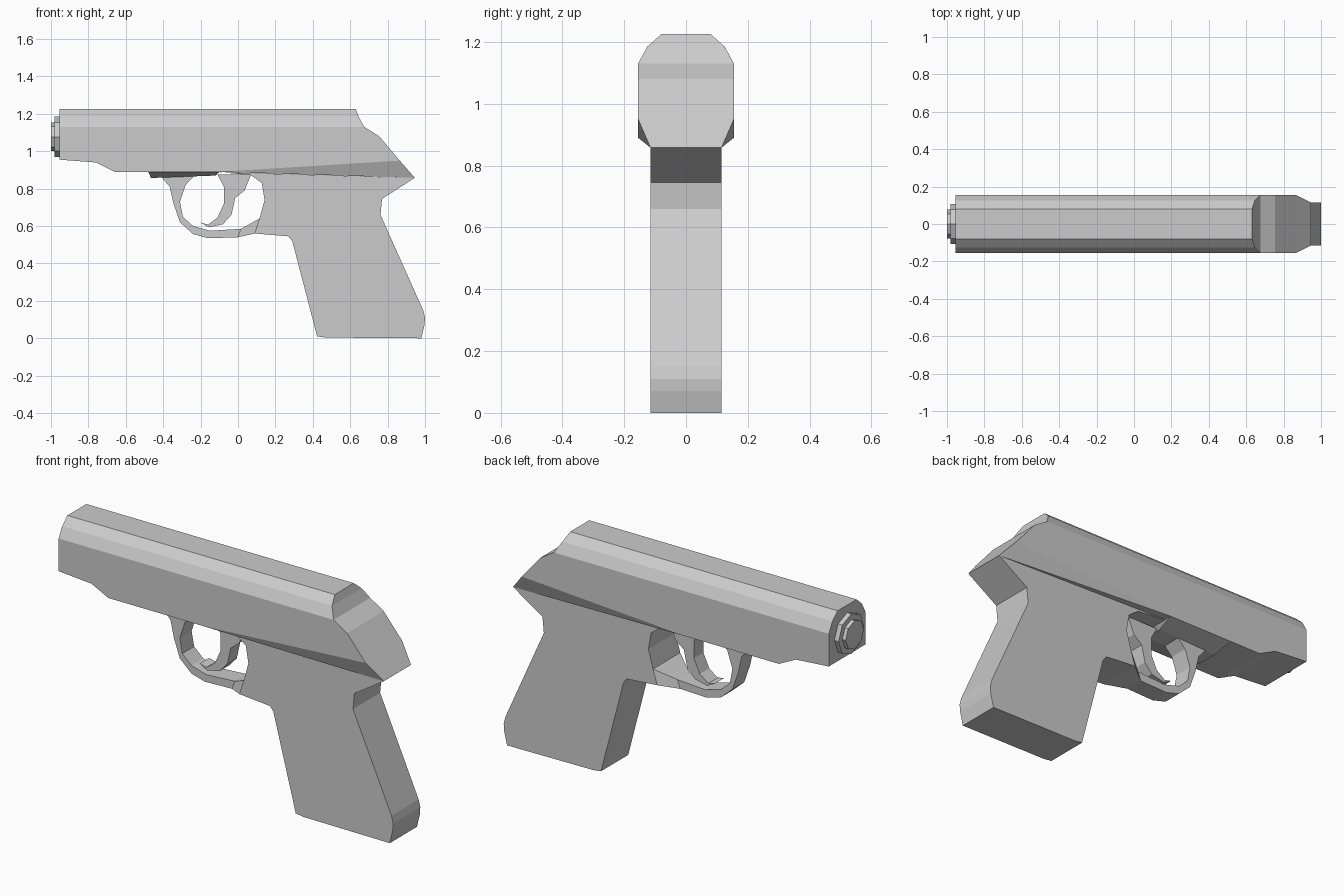
import bpy
import bmesh
import math

if "Cube" in bpy.data.objects:
    bpy.data.objects.remove(bpy.data.objects["Cube"])


def mirrored_solid(name, points, sides=None):
    """Closed profile of (x, z, half width), mirrored across y = 0.
    sides lists the index loops that cover one flank."""
    n = len(points)
    sides = sides or [list(range(n))]
    bm = bmesh.new()
    left = [bm.verts.new((x, -w, z)) for x, z, w in points]
    right = [bm.verts.new((x, w, z)) for x, z, w in points]
    for loop in sides:
        bm.faces.new([left[i] for i in loop])
        bm.faces.new([right[i] for i in reversed(loop)])
    for i in range(n):
        j = (i + 1) % n
        bm.faces.new((left[j], left[i], right[i], right[j]))
    bmesh.ops.recalc_face_normals(bm, faces=bm.faces)
    mesh = bpy.data.meshes.new(name)
    bm.to_mesh(mesh)
    bm.free()
    obj = bpy.data.objects.new(name, mesh)
    bpy.context.collection.objects.link(obj)
    return obj


def band(name, outer, inner, widths):
    """Curved strip between two edge paths with the same number of points."""
    n = len(outer)
    path = outer + inner[::-1]
    w = widths + widths[::-1]
    quads = [[i, i + 1, 2 * n - 2 - i, 2 * n - 1 - i] for i in range(n - 1)]
    return mirrored_solid(name, [(x, z, h) for (x, z), h in zip(path, w)], quads)


# Slide with faceted top, stepped rear and tapered tail
mirrored_solid("slide", [
    (-.955, 1.225, .08), (.63, 1.225, .08), (.645, 1.185, .125),
    (.675, 1.13, .155), (.755, 1.08, .155), (.865, .95, .155),
    (.945, .858, .115), (-.1, .89, .155), (-.66, .89, .155),
    (-.76, .94, .155), (-.955, .955, .155), (-.955, 1.13, .155),
    (-.955, 1.185, .125)],
    [[0, 1, 2, 12], [12, 2, 3, 11], [3, 4, 5, 7, 8, 9, 10, 11], [5, 6, 7]])

# Grip, including the rear wall of the trigger opening
grip = [(.423, .01), (.29, .52), (.27, .545), (.09, .56), (.115, .64),
        (.142, .74), (.127, .83), (.07, .872), (-.1, .888), (.945, .858),
        (.77, .745), (.762, .66), (.99, .15), (1.0, .11), (.997, .07),
        (.98, 0), (.47, .004)]
mirrored_solid("grip", [(x, z, .115) for x, z in grip])

# Sloped pad under the slide
mirrored_solid("frame_pad", [(-.48, .89, .155), (-.465, .857, .05),
                             (-.12, .87, .05), (-.1, .89, .155)])

# Trigger guard, widening where it meets the grip
band("trigger_guard",
     [(-.41, .862), (-.365, .81), (-.345, .72), (-.31, .62), (-.24, .557),
      (-.16, .535), (0, .54), (.09, .56)],
     [(-.235, .866), (-.28, .82), (-.31, .73), (-.295, .65), (-.24, .6),
      (-.15, .575), (.015, .585), (.115, .64)],
     [.05] * 7 + [.115])

# Curved trigger
band("trigger",
     [(-.11, .875), (-.075, .81), (-.075, .72), (-.11, .645), (-.16, .608),
      (-.2, .618)],
     [(.07, .875), (.035, .79), (-.015, .75), (-.035, .66), (-.08, .61),
      (-.155, .593)],
     [.04] * 6)

# Stepped octagonal muzzle
for name, x0, x1, radius in (("muzzle_ring", -.98, -.95, .108),
                             ("barrel_tip", -1.0, -.975, .077)):
    bpy.ops.mesh.primitive_cylinder_add(
        vertices=8, radius=radius, depth=x1 - x0,
        location=((x0 + x1) / 2, 0, 1.077), rotation=(0, math.pi / 2, 0))
    bpy.context.object.name = name
